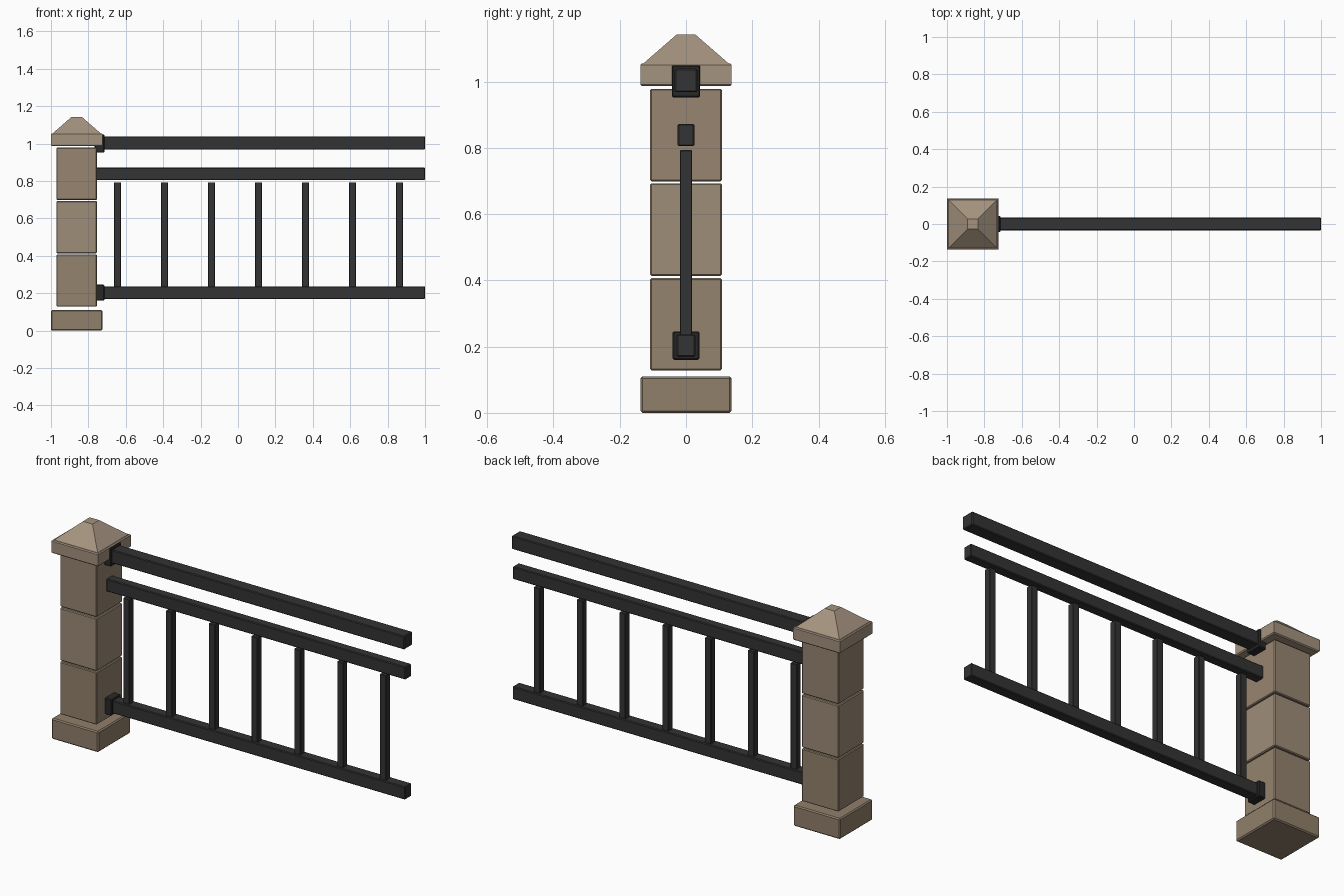
import bpy, bmesh

if "Cube" in bpy.data.objects:
    bpy.data.objects.remove(bpy.data.objects["Cube"])


def material(name, r, g, b):
    m = bpy.data.materials.new(name)
    m.diffuse_color = (r, g, b, 1)
    m.use_nodes = True
    m.node_tree.nodes["Principled BSDF"].inputs["Base Color"].default_value = m.diffuse_color
    return m


def finish(name, bm, mat, bevel=0.0):
    bmesh.ops.recalc_face_normals(bm, faces=bm.faces)
    me = bpy.data.meshes.new(name)
    bm.to_mesh(me)
    bm.free()
    me.materials.append(mat)
    ob = bpy.data.objects.new(name, me)
    bpy.context.collection.objects.link(ob)
    if bevel:
        mod = ob.modifiers.new("edge_bevel", "BEVEL")
        mod.width = bevel
        mod.segments = 1
    return ob


def box(name, x, y, z, mat, bevel):
    """Box from (min, max) ranges on each axis."""
    bm = bmesh.new()
    bmesh.ops.create_cube(bm, size=1)
    for v in bm.verts:
        v.co = [r[0] if c < 0 else r[1] for c, r in zip(v.co, (x, y, z))]
    return finish(name, bm, mat, bevel)


def square_stack(name, cx, rings, mat):
    """Loft square rings given as (half width, height)."""
    bm = bmesh.new()
    loops = [[bm.verts.new((cx + sx * w, sy * w, z))
              for sx, sy in ((-1, -1), (1, -1), (1, 1), (-1, 1))]
             for w, z in rings]
    for a, b in zip(loops, loops[1:]):
        for i in range(4):
            j = (i + 1) % 4
            bm.faces.new((a[i], a[j], b[j], b[i]))
    bm.faces.new(loops[0][::-1])
    bm.faces.new(loops[-1])
    return finish(name, bm, mat)


cap_stone = material("cap_stone", 0.376, 0.292, 0.212)
base_stone = material("base_stone", 0.285, 0.215, 0.145)
block_stones = [material("block_stone_%d" % i, *c) for i, c in enumerate(
    ((0.30, 0.228, 0.155), (0.345, 0.266, 0.191), (0.31, 0.235, 0.165)))]
iron = material("dark_iron", 0.033, 0.033, 0.033)
bracket_iron = material("bracket_iron", 0.022, 0.022, 0.022)

PX = -0.8625  # post centre

# Stone post: plinth, three blocks with open joints, pyramid cap
box("post_base", (PX - 0.1375, PX + 0.1375), (-0.1375, 0.1375), (0, 0.11),
    base_stone, 0.006)
for i, stone in enumerate(block_stones):
    z = 0.128 + i * 0.2855
    box("post_block_%d" % (i + 1), (PX - 0.108, PX + 0.108), (-0.108, 0.108),
        (z, z + 0.279), stone, 0.004)
square_stack("post_cap", PX, [
    (0.1325, 0.986), (0.1375, 0.991), (0.1375, 1.05), (0.1325, 1.055),
    (0.128, 1.055), (0.028, 1.142)], cap_stone)

# Three horizontal rails: start x, half depth, z range
for name, x, w, z in (("top_rail", -0.74, 0.034, (0.968, 1.039)),
                      ("middle_rail", -0.757, 0.025, (0.805, 0.872)),
                      ("bottom_rail", -0.74, 0.028, (0.169, 0.237))):
    box(name, (x, 1.0), (-w, w), z, iron, 0.004)

# Brackets joining rails to the post
box("top_bracket", (-0.767, -0.715), (-0.043, 0.043), (0.952, 1.049),
    bracket_iron, 0.004)
box("bottom_bracket", (-0.757, -0.715), (-0.04, 0.04), (0.16, 0.246),
    bracket_iron, 0.004)

# Balusters
for i in range(7):
    x = -0.644 + i * 0.2512
    box("baluster_%d" % (i + 1), (x - 0.018, x + 0.018), (-0.018, 0.018),
        (0.23, 0.793), iron, 0.002)
